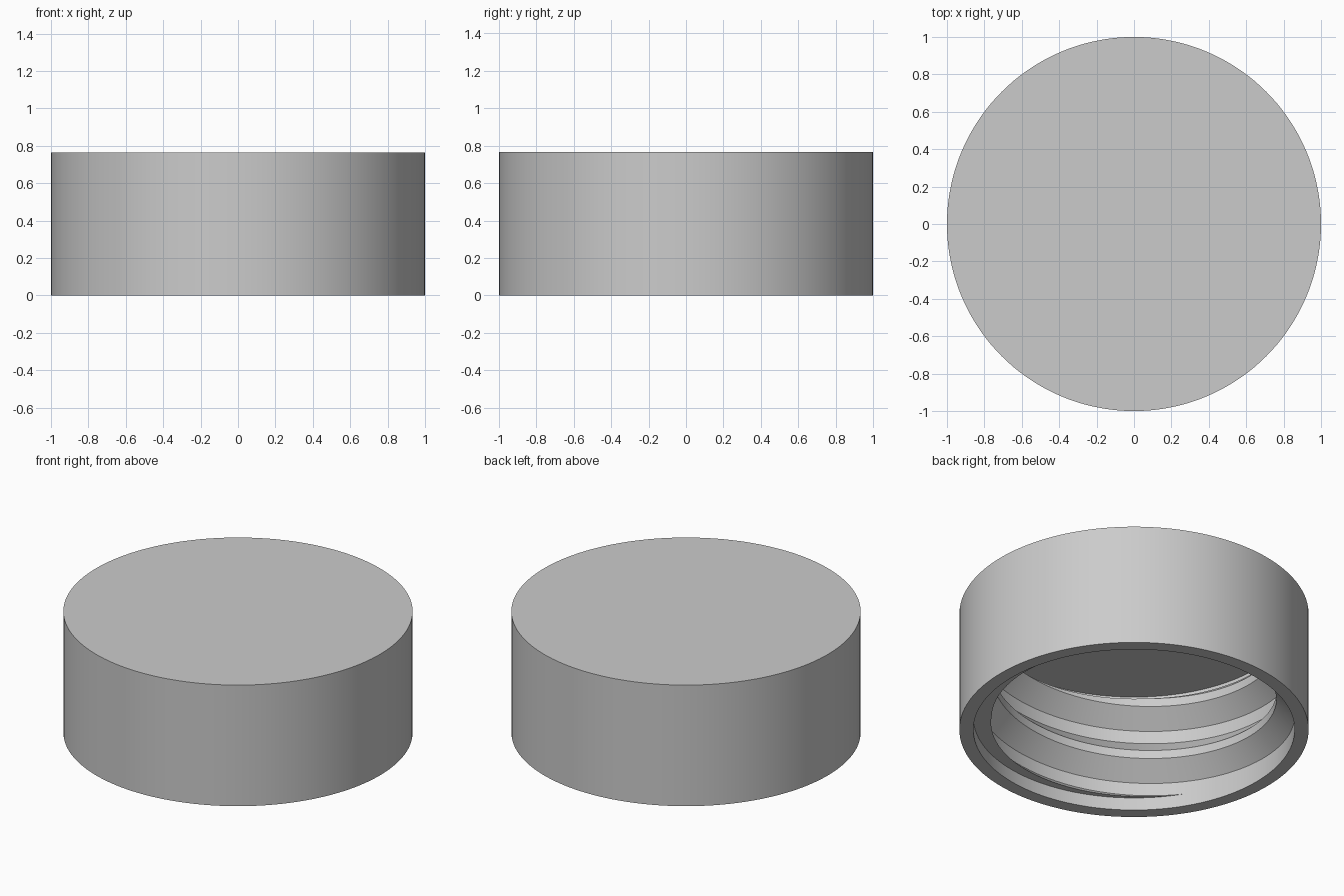
import bpy, bmesh, math
from mathutils import Vector

cube = bpy.data.objects.get("Cube")
if cube:
    bpy.data.objects.remove(cube, do_unlink=True)

SEG = 144                                # facets per turn
R, BORE, CREST = 1.0, 0.92, 0.815        # outer, bore and thread crest radii
HEIGHT, CEILING = 0.765, 0.747
LOW, HIGH = 0.08, 0.675                  # the thread is trimmed flat here
PITCH, CREST_H, FLANK = 0.344, 0.053, 0.105
MID, MID_ANGLE = 0.391, -math.pi / 4     # crest height at a known angle

grey = bpy.data.materials.new("plain grey")
grey.use_nodes = True
grey.diffuse_color = (0.6, 0.6, 0.6, 1)
grey.node_tree.nodes["Principled BSDF"].inputs["Base Color"].default_value = (0.6, 0.6, 0.6, 1)


def polar(r, a, z):
    return Vector((r * math.cos(a), r * math.sin(a), z))


def finish(bm, name):
    bmesh.ops.recalc_face_normals(bm, faces=bm.faces)
    mesh = bpy.data.meshes.new(name)
    bm.to_mesh(mesh)
    bm.free()
    mesh.materials.append(grey)
    ob = bpy.data.objects.new(name, mesh)
    bpy.context.collection.objects.link(ob)
    bpy.ops.object.select_all(action="DESELECT")
    ob.select_set(True)
    bpy.context.view_layer.objects.active = ob
    bpy.ops.object.shade_smooth_by_angle(angle=math.radians(25))
    return ob


# Cap shell: turned profile closed by a disc at each end
bm = bmesh.new()
profile = [(R, HEIGHT), (R, 0), (BORE, 0), (BORE, CEILING)]
rings = [[bm.verts.new(polar(r, math.tau * i / SEG, z)) for i in range(SEG)]
         for r, z in profile]
for a, b in zip(rings, rings[1:]):
    for i in range(SEG):
        j = (i + 1) % SEG
        bm.faces.new((a[i], a[j], b[j], b[i]))
bm.faces.new(rings[0])
bm.faces.new(rings[-1])
finish(bm, "cap_shell")

# Internal thread: trapezoid swept along a right-hand helix
bm = bmesh.new()
sink = 0.01                              # root is buried in the wall
half = CREST_H / 2
section = [(BORE + sink, -half - FLANK - sink), (CREST, -half),
           (CREST, half), (BORE + sink, half + FLANK + sink)]
loops = []
for i in range(-2 * SEG, 2 * SEG + 1):
    a = math.tau * i / SEG
    rise = MID + PITCH * (a - MID_ANGLE) / math.tau
    loops.append([bm.verts.new(polar(r, a, rise + z)) for r, z in section])
for a, b in zip(loops, loops[1:]):
    for k in range(4):
        n = (k + 1) % 4
        bm.faces.new((a[k], a[n], b[n], b[k]))

# Trim the thread flat at both ends and cap the cuts
for z, direction in ((LOW, -1), (HIGH, 1)):
    cut = bmesh.ops.bisect_plane(
        bm, geom=bm.verts[:] + bm.edges[:] + bm.faces[:], dist=1e-6,
        plane_co=(0, 0, z), plane_no=(0, 0, direction), clear_outer=True)
    rim = [e for e in cut["geom_cut"] if isinstance(e, bmesh.types.BMEdge)]
    bmesh.ops.triangle_fill(bm, edges=rim, use_beauty=True, normal=(0, 0, direction))
finish(bm, "screw_thread")
